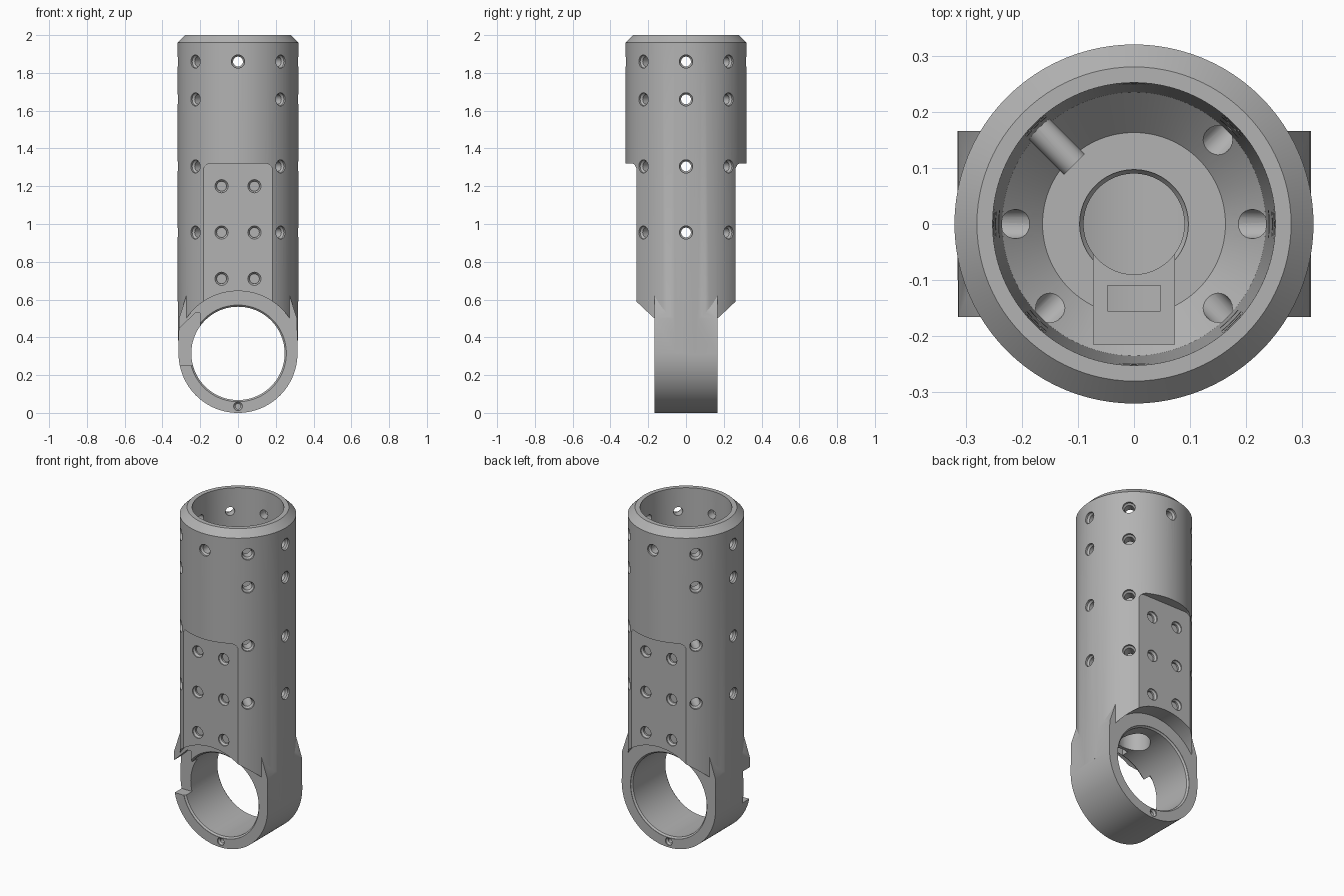
import bpy, bmesh, math
from mathutils import Matrix, Vector

cube = bpy.data.objects.get("Cube")
if cube:
    bpy.data.objects.remove(cube, do_unlink=True)

metal = bpy.data.materials.new("plain grey metal")
GREY = (0.45, 0.45, 0.45, 1.0)
metal.diffuse_color = GREY
metal.use_nodes = True
metal.node_tree.nodes["Principled BSDF"].inputs["Base Color"].default_value = GREY

RING_Z, RING_R, RING_HALF = 0.315, 0.315, 0.165


def make(name, bm, matrix=None):
    bmesh.ops.recalc_face_normals(bm, faces=bm.faces)
    if matrix:
        bm.transform(matrix)
    mesh = bpy.data.meshes.new(name)
    bm.to_mesh(mesh)
    bm.free()
    mesh.materials.append(metal)
    ob = bpy.data.objects.new(name, mesh)
    bpy.context.collection.objects.link(ob)
    return ob


def lathe(name, profile, matrix=None, seg=96):
    """Solid of revolution about z; the profile starts and ends on the axis."""
    bm = bmesh.new()
    rings = []
    for r, z in profile[1:-1]:
        rings.append([bm.verts.new((r * math.cos(math.tau * i / seg),
                                    r * math.sin(math.tau * i / seg), z)) for i in range(seg)])
    for a, b in zip(rings, rings[1:]):
        for i in range(seg):
            j = (i + 1) % seg
            bm.faces.new((a[i], a[j], b[j], b[i]))
    bm.faces.new(rings[0])
    bm.faces.new(rings[-1])
    return make(name, bm, matrix)


def prism(name, points, low, high, matrix=None):
    """Outline in x and z, extruded along y from low to high."""
    bm = bmesh.new()
    face = bm.faces.new([bm.verts.new((x, low, z)) for x, z in points])
    grown = bmesh.ops.extrude_face_region(bm, geom=[face])["geom"]
    bmesh.ops.translate(bm, verts=[v for v in grown if isinstance(v, bmesh.types.BMVert)],
                        vec=(0, high - low, 0))
    return make(name, bm, matrix)


def arc(cx, cz, r, start, end, n):
    return [(cx + r * math.cos(math.radians(start + (end - start) * i / n)),
             cz + r * math.sin(math.radians(start + (end - start) * i / n))) for i in range(n + 1)]


def combine(target, tool, operation="DIFFERENCE"):
    mod = target.modifiers.new("combine", "BOOLEAN")
    mod.operation, mod.solver, mod.object = operation, "EXACT", tool
    bpy.context.view_layer.objects.active = target
    bpy.ops.object.modifier_apply(modifier=mod.name)
    bpy.data.objects.remove(tool, do_unlink=True)


def along(direction, origin=(0, 0, 0)):
    turn = Vector(direction).to_track_quat("Z", "Y").to_matrix().to_4x4()
    return Matrix.Translation(origin) @ turn


def drill(target, direction, origin, inner, surface, r=0.026, rim=0.035):
    """Countersunk hole from inner to just outside the surface distance."""
    profile = [(0, inner), (r, inner), (r, surface - 0.022), (rim, surface - 0.012),
               (rim, surface + 0.05), (0, surface + 0.05)]
    combine(target, lathe("hole", profile, along(direction, origin), 24))


# Main tube with chamfered rim
body = lathe("tube_housing", [(0, 0.315), (0.32, 0.315), (0.32, 1.96), (0.28, 2), (0, 2)])

# Tapered bore with a conical shoulder
combine(body, lathe("bore", [(0, 0.906), (0.163, 0.906), (0.235, 0.978),
                             (0.252, 2.0), (0.252, 2.1), (0, 2.1)]))

# Flat panels front and back, and the round step down to the ring
panel = [(-0.25, 0.2), (0.25, 0.2), (0.25, 1.2)]
panel = ([(-0.185, 0.2), (0.185, 0.2)] + arc(0.145, 1.28, 0.04, 0, 90, 6)
         + arc(-0.145, 1.28, 0.04, 90, 180, 6))
for side in (-1, 1):
    low, high = sorted((side * 0.262, side * 0.5))
    combine(body, prism("panel_cut", panel, low, high))
    low, high = sorted((side * RING_HALF, side * 0.5))
    combine(body, prism("step_cut", arc(0, RING_Z, 0.33, 0, 357, 119), low, high))
    # Slight narrowing of the tube sides toward the ring
    wedge = [(side * x, z) for x, z in ((0.314, 0.2), (0.4, 0.2), (0.4, 0.75), (0.321, 0.75))]
    combine(body, prism("side_cut", wedge, -0.5, 0.5))

# Ring end with square shoulders that fade into the tube
outline = arc(0, RING_Z, RING_R, 180, 360, 64)
outline += [(0.313, 0.5), (0.26, 0.66), (-0.26, 0.66), (-0.313, 0.5)]
combine(body, prism("ring_end", outline, -RING_HALF - 0.001, RING_HALF + 0.001), "UNION")

# Cross bore with chamfered mouths
mouth = RING_HALF + 0.001
cross = [(0, -0.3), (0.256, -0.3), (0.256, -mouth + 0.002), (0.247, -mouth + 0.011),
         (0.247, mouth - 0.011), (0.256, mouth - 0.002), (0.256, 0.3), (0, 0.3)]
combine(body, lathe("cross_bore", cross, along((0, 1, 0), (0, 0, RING_Z))))

# Cable passage: round hole, forward slot, and narrow window into the ring
combine(body, lathe("cable_hole", [(0, 0.45), (0.09, 0.45), (0.09, 0.89), (0.097, 0.9),
                                   (0.097, 0.95), (0, 0.95)], None, 48))
slot = [(-0.072, 0.74), (0.072, 0.74), (0.072, 1.0), (-0.072, 1.0)]
combine(body, prism("cable_slot", slot, -0.215, -0.05))
window = [(-0.047, 0.5), (0.047, 0.5), (0.047, 0.8), (-0.047, 0.8)]
combine(body, prism("cable_window", window, -0.155, -0.11))

# Cable notch in the ring's front edge
notch = [(-0.36, 0.25), (-0.2, 0.25), (-0.2, 0.53), (-0.225, 0.53), (-0.36, 0.4)]
combine(body, prism("cable_notch", notch, -0.25, -0.1))

# Radial screw holes around the tube
for z in (1.86, 1.66, 1.305, 0.955):
    for step in range(8):
        if step in (2, 6) and z < 1.8:
            continue
        a = step * math.pi / 4
        drill(body, (math.cos(a), math.sin(a), 0), (0, 0, z), 0.15, 0.32)

# Blind holes in both flat panels, and the pin hole under the ring
for side in (-1, 1):
    for x in (-0.087, 0.087):
        for z in (0.71, 0.955, 1.2):
            drill(body, (0, side, 0), (x, 0, z), 0.236, 0.262 + 0.006)
    drill(body, (0, side, 0), (0, 0, 0.035), -0.01, RING_HALF + 0.006, 0.014, 0.023)

# Smooth curved walls with crisp edges
bpy.ops.object.select_all(action="DESELECT")
body.select_set(True)
bpy.context.view_layer.objects.active = body
bpy.ops.object.shade_smooth_by_angle(angle=math.radians(25))
